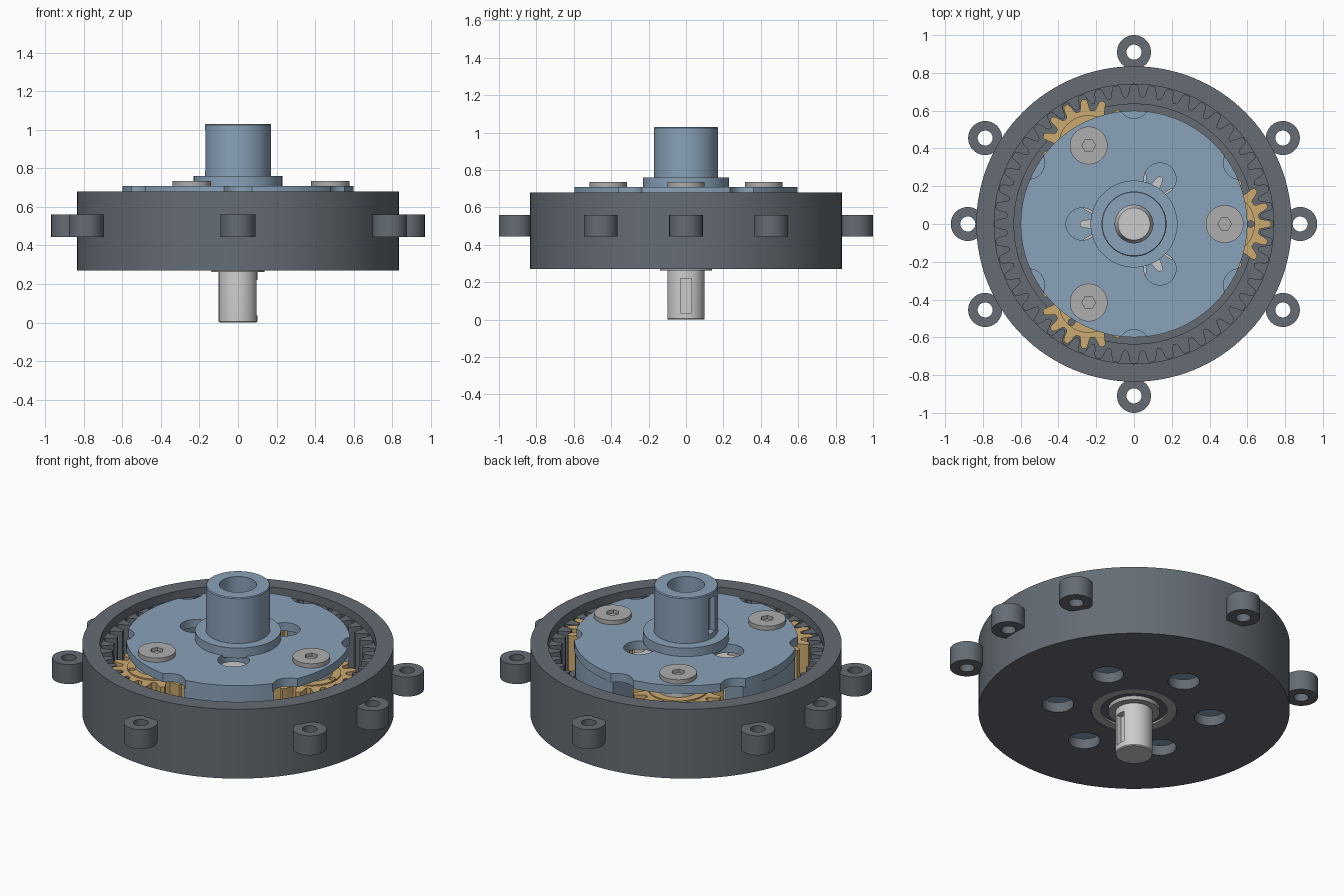
import bpy, bmesh
from math import pi, sin, cos, radians, sqrt
from mathutils import Vector

if "Cube" in bpy.data.objects:
    bpy.data.objects.remove(bpy.data.objects["Cube"])


def material(name, rgb):
    m = bpy.data.materials.new(name)
    m.diffuse_color = (*rgb, 1)
    m.use_nodes = True
    m.node_tree.nodes["Principled BSDF"].inputs["Base Color"].default_value = m.diffuse_color
    return m


DARK = material("dark_casting", (0.13, 0.15, 0.175))
BLUE = material("blue_steel", (0.25, 0.36, 0.48))
BRASS = material("brass", (0.60, 0.40, 0.16))
STEEL = material("bright_steel", (0.66, 0.66, 0.68))
BOLT = material("bolt_grey", (0.42, 0.42, 0.42))


def polar(r, deg, c=(0, 0)):
    return (c[0] + r * cos(radians(deg)), c[1] + r * sin(radians(deg)))


def circle(r, c=(0, 0), n=64):
    return [polar(r, 360 * i / n, c) for i in range(n)]


def finish(bm, name, mat):
    bmesh.ops.recalc_face_normals(bm, faces=bm.faces)
    me = bpy.data.meshes.new(name)
    bm.to_mesh(me)
    bm.free()
    me.materials.append(mat)
    ob = bpy.data.objects.new(name, me)
    bpy.context.collection.objects.link(ob)
    return ob


def prism(name, loops, z0, z1, mat):
    """Extrude an outline with optional hole loops from z0 to z1."""
    bm = bmesh.new()
    caps = ([], [])
    for pts in loops:
        n = len(pts)
        lo, hi = ([bm.verts.new((x, y, z)) for x, y in pts] for z in (z0, z1))
        for i in range(n):
            j = (i + 1) % n
            bm.faces.new((lo[i], lo[j], hi[j], hi[i]))
            caps[0].append(bm.edges.get((lo[i], lo[j])))
            caps[1].append(bm.edges.get((hi[i], hi[j])))
    for edges, nz in zip(caps, (-1, 1)):
        bmesh.ops.triangle_fill(bm, edges=edges, use_beauty=True,
                                use_dissolve=False, normal=Vector((0, 0, nz)))
    return finish(bm, name, mat)


def lathe(name, profile, mat, n=96):
    """Revolve a closed (radius, z) profile around z."""
    bm = bmesh.new()
    vs = [bm.verts.new((r, 0, z)) for r, z in profile]
    es = [bm.edges.new((vs[i - 1], vs[i])) for i in range(len(vs))]
    bmesh.ops.spin(bm, geom=vs + es, cent=(0, 0, 0), axis=(0, 0, 1),
                   angle=2 * pi, steps=n, use_merge=True)
    bmesh.ops.remove_doubles(bm, verts=bm.verts, dist=1e-5)
    return finish(bm, name, mat)


def ring(name, r0, r1, z0, z1, mat):
    return lathe(name, [(r0, z0), (r1, z0), (r1, z1), (r0, z1)], mat)


def gear(teeth, root, tip, c=(0, 0), turn=0):
    """Tooth outline; a tip smaller than the root gives an internal gear."""
    shape = [(-.36, 0), (-.29, .2), (-.24, .5), (-.18, .8), (-.10, 1),
             (.10, 1), (.18, .8), (.24, .5), (.29, .2), (.36, 0)]
    return [polar(root + (tip - root) * h, turn + 360 * (i + f) / teeth, c)
            for i in range(teeth) for f, h in shape]


def cut_slot(ob, centre, size):
    """Cut a rectangular keyway."""
    bpy.ops.mesh.primitive_cube_add(size=1, location=centre)
    cutter = bpy.context.object
    cutter.scale = size
    cutter.hide_render = True
    mod = ob.modifiers.new("keyway", 'BOOLEAN')
    mod.operation, mod.object, mod.solver = 'DIFFERENCE', cutter, 'EXACT'
    bpy.context.view_layer.objects.active = ob
    bpy.ops.object.modifier_apply(modifier=mod.name)
    bpy.data.objects.remove(cutter)


# Housing: drilled floor, stepped wall, internal ring gear
prism("housing_floor", [circle(.835, n=128), circle(.23)] +
      [circle(.085, polar(.415, 30 + 60 * k), 32) for k in range(6)], .27, .33, DARK)
lathe("housing_wall", [(.835, .33), (.835, .68), (.74, .68), (.74, .39),
                       (.635, .39), (.635, .33)], DARK, 128)
ring_teeth = gear(48, .735, .672, turn=3.75)
prism("ring_gear", [circle(.742, n=128), ring_teeth], .39, .63, DARK)

# Mounting lugs around the housing
for k, a in enumerate((0, 30, 90, 150, 180, 210, 270, 330)):
    c = polar(.88 if a in (0, 180) else .91, a)
    prism(f"mounting_lug_{k + 1}", [circle(.09, c, 48), circle(.04, c, 32)], .445, .56, DARK)

# Bottom bearing
ring("bearing_outer_race", .178, .228, .274, .34, BOLT)
ring("bearing_shield", .138, .178, .285, .335, DARK)
ring("bearing_inner_race", .098, .138, .262, .34, BOLT)

# Input shaft with keyway, and sun gear
shaft = lathe("input_shaft", [(0, 0), (.096, 0), (.1, .005), (.1, .66), (.085, .7), (0, .7)],
              STEEL, 64)
cut_slot(shaft, (.1, 0, .128), (.07, .058, .185))
prism("sun_gear", [gear(18, .225, .287), circle(.098)], .42, .63, STEEL)


# Carrier: two plates joined by posts between the planets
def scalloped(r, bite, dist, n=360):
    pts = []
    for i in range(n):
        d = radians((i * 360 / n) % 60 - 30)
        k = bite ** 2 - (dist * sin(d)) ** 2
        q = min(r, dist * cos(d) - sqrt(k)) if k > 0 else r
        pts.append(polar(q, i * 360 / n))
    return pts


prism("carrier_top_plate", [scalloped(.6, .085, .645), circle(.1)] +
      [circle(.085, polar(.275, a), 40) for a in (60, 180, 300)], .66, .71, BLUE)
ring("carrier_bottom_plate", .2, .6, .35, .4, BLUE)
for k, a in enumerate((60, 180, 300)):
    outline = [polar(.595, a - 24 + 4 * i) for i in range(13)]
    outline += [polar(.37, a + 20 - 4 * i) for i in range(11)]
    prism(f"carrier_post_{k + 1}", [outline], .40, .66, BLUE)

# Output hub with flange and keyway
hub = lathe("output_hub", [(.1, .7), (.23, .7), (.23, .76), (.172, .76),
                           (.172, 1.025), (.168, 1.03), (.1, 1.03)], BLUE)
cut_slot(hub, (-.17, 0, .895), (.07, .06, .21))

# Planet gears, pins and retaining screws
for k, (a, mark) in enumerate(((0, 0), (120, 300), (240, 229))):
    c = polar(.48, a)
    dot = circle(.018, polar(.138, mark, c), 16)
    prism(f"planet_gear_{k + 1}", [gear(15, .186, .246, c, a), circle(.09, c, 48), dot],
          .42, .63, BRASS)
    prism(f"planet_face_{k + 1}", [circle(.16, c, 48), circle(.09, c, 48), dot],
          .63, .638, BRASS)
    prism(f"thrust_washer_{k + 1}", [circle(.115, c, 48), circle(.089, c, 48)],
          .638, .66, STEEL)
    prism(f"planet_pin_{k + 1}", [circle(.089, c, 48)], .36, .715, BOLT)
    prism(f"screw_head_{k + 1}", [circle(.1, c, 48), circle(.036, c, 6)], .71, .735, BOLT)

bpy.ops.object.select_all(action='SELECT')
bpy.ops.object.shade_smooth_by_angle(angle=radians(30))
